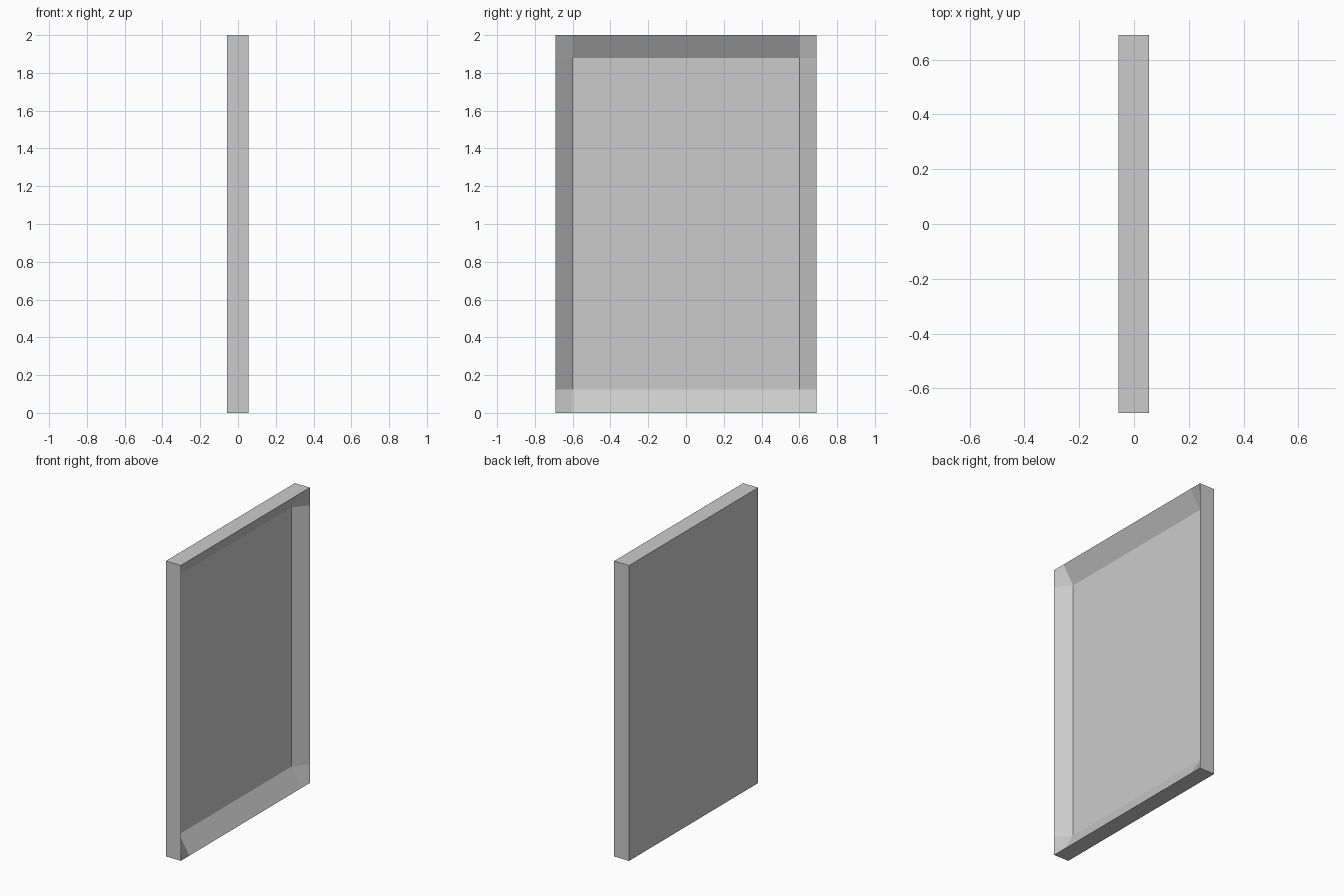
import bpy, bmesh

if "Cube" in bpy.data.objects:
    bpy.data.objects.remove(bpy.data.objects["Cube"])

X_BACK, X_FRONT, X_PANEL = -0.057, 0.055, -0.02
ys = [-0.69, -0.60, 0.60, 0.69]
zs = [0.0, 0.125, 1.88, 2.0]

bm = bmesh.new()

# Recessed front: 4x4 point grid, inner four points pushed in
grid = [[bm.verts.new((X_PANEL if i in (1, 2) and j in (1, 2) else X_FRONT, y, z))
         for j, z in enumerate(zs)] for i, y in enumerate(ys)]
for i in range(3):
    for j in range(3):
        quad = [grid[i][j], grid[i + 1][j], grid[i + 1][j + 1], grid[i][j + 1]]
        # start each corner quad at its outer corner so it splits as a mitre
        k = {(2, 0): 1, (2, 2): 2, (0, 2): 3}.get((i, j), 0)
        bm.faces.new(quad[k:] + quad[:k])

# Outer walls and flat back
rim = [e for e in bm.edges if e.is_boundary]
ext = bmesh.ops.extrude_edge_only(bm, edges=rim)["geom"]
for v in ext:
    if isinstance(v, bmesh.types.BMVert):
        v.co.x = X_BACK
bmesh.ops.holes_fill(bm, edges=[e for e in bm.edges if e.is_boundary], sides=0)
bmesh.ops.recalc_face_normals(bm, faces=bm.faces)

mesh = bpy.data.meshes.new("recessed_panel")
bm.to_mesh(mesh)
bm.free()
bpy.context.collection.objects.link(bpy.data.objects.new("recessed_panel", mesh))
